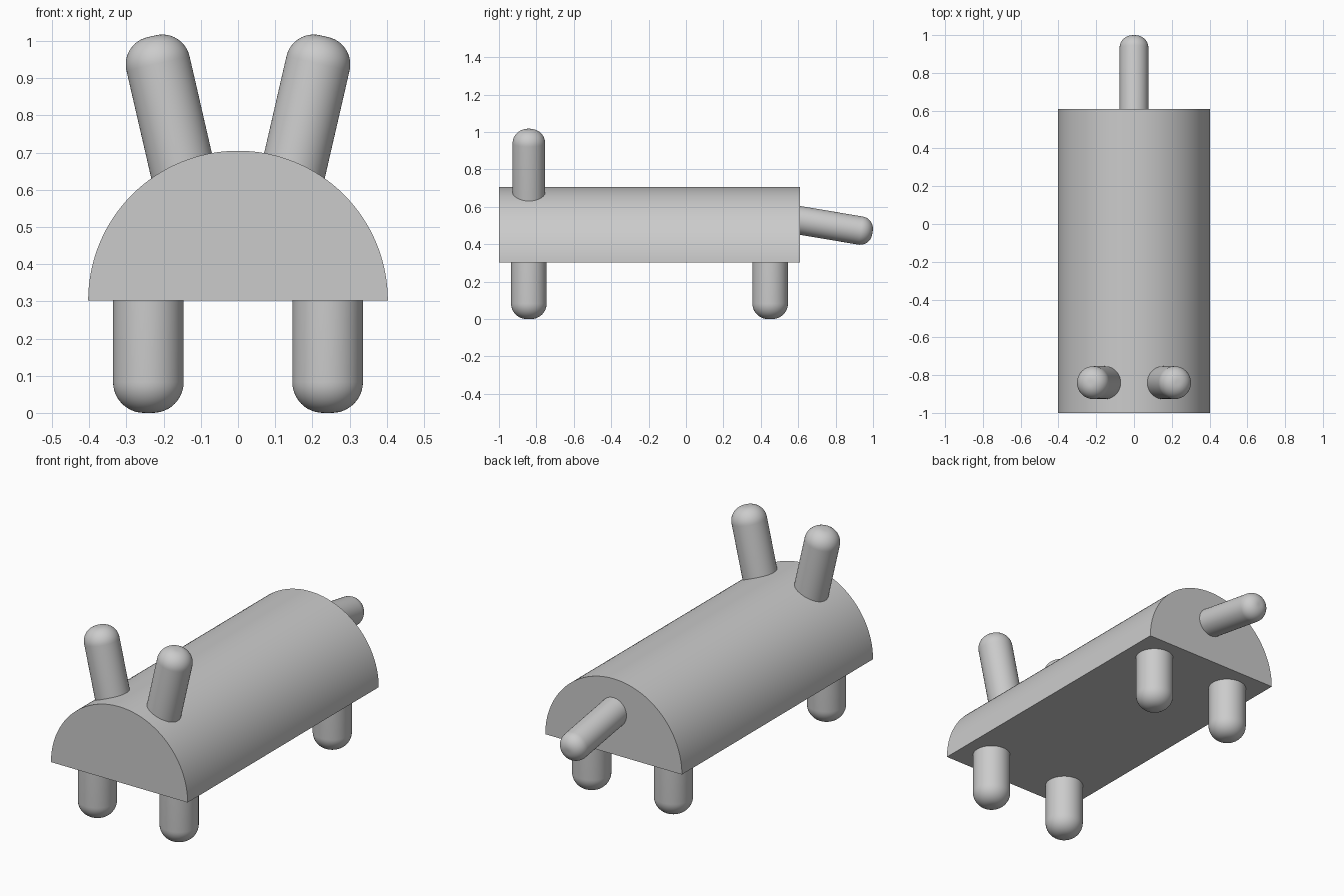
import bpy, bmesh, math
from mathutils import Vector

if "Cube" in bpy.data.objects:
    bpy.data.objects.remove(bpy.data.objects["Cube"])


def finish(name, bm):
    bmesh.ops.recalc_face_normals(bm, faces=bm.faces)
    mesh = bpy.data.meshes.new(name)
    bm.to_mesh(mesh)
    bm.free()
    ob = bpy.data.objects.new(name, mesh)
    bpy.context.collection.objects.link(ob)
    bpy.ops.object.select_all(action='DESELECT')
    ob.select_set(True)
    bpy.context.view_layer.objects.active = ob
    bpy.ops.object.shade_smooth_by_angle(angle=math.radians(35))
    return ob


def rounded_peg(name, root, tip, radius, fillet):
    """Cylinder from root to tip whose tip rim is rounded off."""
    root, tip = Vector(root), Vector(tip)
    half = (tip - root).length / 2
    bm = bmesh.new()
    bmesh.ops.create_cone(bm, cap_ends=True, segments=64,
                          radius1=radius, radius2=radius, depth=2 * half)
    rim = [e for e in bm.edges if all(v.co.z > 0 for v in e.verts)]
    bmesh.ops.bevel(bm, geom=rim, offset=fillet, offset_type='OFFSET',
                    segments=12, profile=0.5, affect='EDGES')
    ob = finish(name, bm)
    ob.location = (root + tip) / 2
    ob.rotation_euler = (tip - root).to_track_quat('Z', 'Y').to_euler()
    return ob


# Body: half-round profile extruded front to back
R, BASE, Y0, Y1, N = 0.403, 0.302, -1.0, 0.61, 64
bm = bmesh.new()
arc = [bm.verts.new((R * math.cos(math.pi * i / N), Y0,
                     BASE + R * math.sin(math.pi * i / N))) for i in range(N + 1)]
end = bm.faces.new(arc)
ext = bmesh.ops.extrude_face_region(bm, geom=[end], use_keep_orig=True)
bmesh.ops.translate(bm, vec=(0, Y1 - Y0, 0),
                    verts=[g for g in ext['geom'] if isinstance(g, bmesh.types.BMVert)])
finish("body", bm)

# Legs and ears, mirrored left and right
for side, s in (("left", -1), ("right", 1)):
    for end_name, y in (("front", -0.84), ("back", 0.45)):
        rounded_peg(f"{end_name}_{side}_leg", (s * 0.241, y, 0.36),
                    (s * 0.241, y, 0), 0.095, 0.083)
    rounded_peg(f"{side}_ear", (s * 0.130, -0.84, 0.57),
                (s * 0.232, -0.84, 1.013), 0.087, 0.075)

# Tail, sloping down behind the body
rounded_peg("tail", (0, 0.57, 0.534), (0, 0.997, 0.462), 0.076, 0.065)
